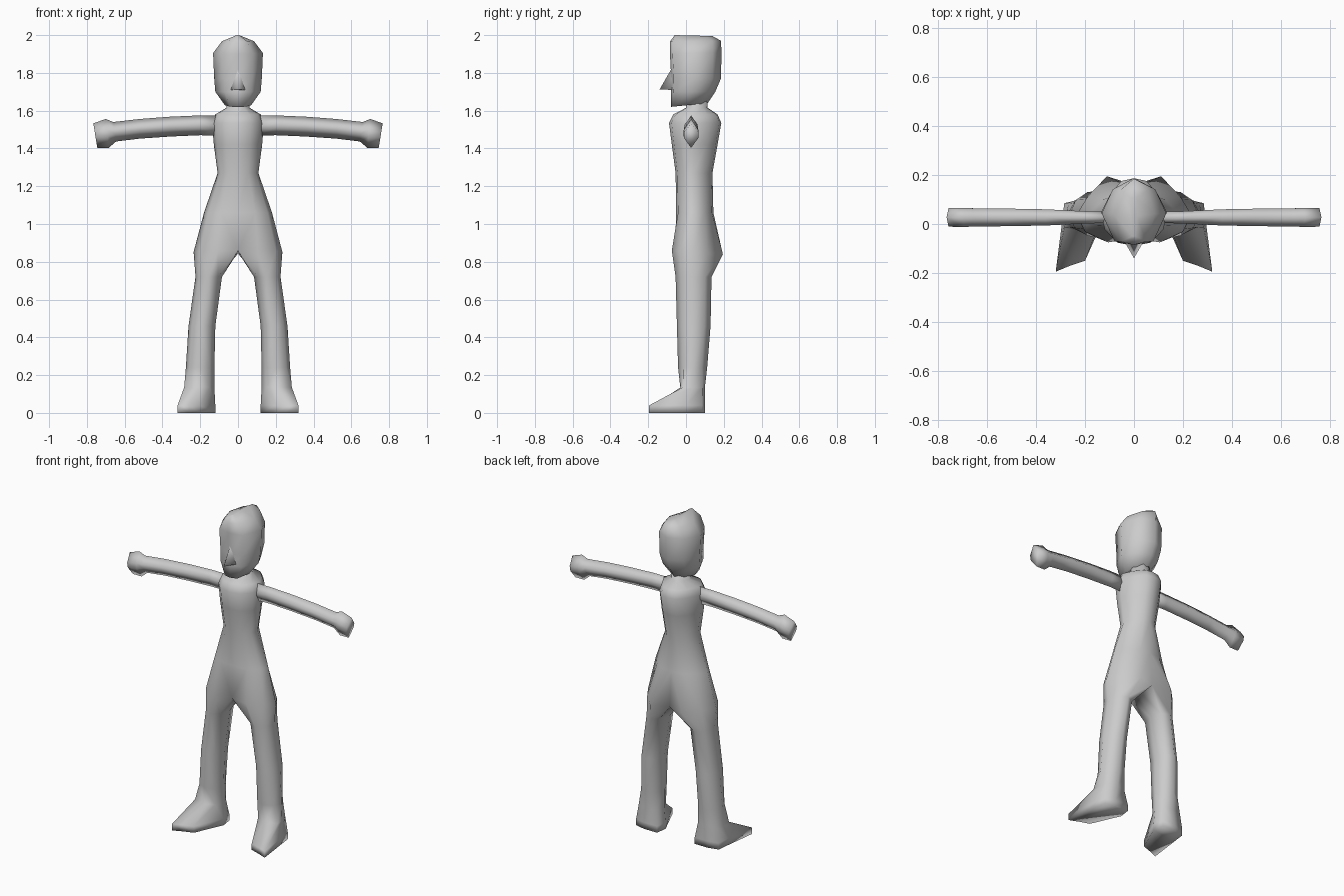
import bpy, bmesh, math

if "Cube" in bpy.data.objects:
    bpy.data.objects.remove(bpy.data.objects["Cube"])

grey = bpy.data.materials.new("grey")
grey.diffuse_color = (0.6, 0.6, 0.6, 1)
grey.use_nodes = True
grey.node_tree.nodes["Principled BSDF"].inputs["Base Color"].default_value = grey.diffuse_color


def finish(name, bm, mirror=True):
    bmesh.ops.recalc_face_normals(bm, faces=bm.faces)
    me = bpy.data.meshes.new(name)
    bm.to_mesh(me)
    bm.free()
    me.materials.append(grey)
    ob = bpy.data.objects.new(name, me)
    bpy.context.collection.objects.link(ob)
    bpy.context.view_layer.objects.active = ob
    ob.select_set(True)
    if mirror:
        m = ob.modifiers.new("Mirror", 'MIRROR')
        m.use_clip = True
        m.merge_threshold = 0.0005
    bpy.ops.object.shade_smooth_by_angle(angle=math.pi)
    ob.select_set(False)
    return ob


def loft(rings):
    """Skin a stack of closed rings and cap both ends."""
    bm = bmesh.new()
    loops = [[bm.verts.new(p) for p in r] for r in rings]
    n = len(loops[0])
    for a, b in zip(loops, loops[1:]):
        for i in range(n):
            j = (i + 1) % n
            bm.faces.new((a[i], a[j], b[j], b[i]))
    bm.faces.new(loops[0])
    bm.faces.new(loops[-1])
    return bm


# Cross sections: front-inner round the outside to back-inner, then inner
ANKLE = [(.15, .12), (.5, 0), (1, .1), (.97, .5), (.88, .9), (.5, 1), (.12, .9), (0, .5)]
LEG = [(.15, .14), (.5, 0), (.87, .18), (1, .5), (.83, .82), (.5, 1), (.15, .86), (0, .5)]
TORSO = [(0, 0), (.5, .05), (.87, .24), (1, .48), (.72, .76), (.38, .96), (0, 1), (0, .5)]
HIP = [(0, .06), (.45, 0), (.85, .16), (1, .42), (.8, .7), (.47, 1), (0, .87), (0, .45)]


def section(shape, x0, x1, y0, y1, z, back_drop=0):
    return [(x0 + u * (x1 - x0), y0 + v * (y1 - y0), z - back_drop * v) for u, v in shape]


# Half of the body from sole to neck, mirrored
foot = [(.20, -.15), (.26, -.17), (.32, -.195), (.295, .0), (.285, .085),
        (.22, .10), (.13, .10), (.12, .03)]
rings = [
    [(x, y, 0) for x, y in foot],
    [(x, y, .04) for x, y in foot],
    section(ANKLE, .125, .285, -.03, .10, .135),
    section(LEG, .125, .276, -.042, .112, .24),
    section(LEG, .12, .262, -.048, .13, .46),
    section(LEG, .085, .225, -.055, .135, .72),
    section(HIP, 0, .235, -.075, .195, .86, .02),
    section(TORSO, 0, .18, -.052, .145, 1.06),
    section(TORSO, 0, .108, -.055, .14, 1.27),
    section(TORSO, 0, .128, -.075, .167, 1.42),
    section(TORSO, 0, .137, -.09, .187, 1.535),
    section(TORSO, 0, .12, -.067, .167, 1.58),
    section(TORSO, 0, .062, .0, .115, 1.615),
    section(TORSO, 0, .052, .0, .11, 1.68),
]
bm = loft(rings)
# open the centre plane so both halves join
centre = [f for f in bm.faces if all(abs(v.co.x) < 1e-5 for v in f.verts)]
bmesh.ops.delete(bm, geom=centre, context='FACES')
finish("body", bm)

# Arms and fists: pointed six-sided section along x
ARM = [(0, 1), (1, .25), (1, -.2), (0, -1), (-1, -.2), (-1, .25)]
stations = [  # x at top, x at bottom, y half width, z low, z high
    (.09, .09, .022, 1.468, 1.575), (.20, .20, .025, 1.47, 1.575),
    (.36, .36, .033, 1.463, 1.568), (.52, .52, .036, 1.452, 1.556),
    (.66, .645, .037, 1.437, 1.54), (.70, .685, .039, 1.403, 1.556),
    (.766, .745, .038, 1.403, 1.533),
]
rings = []
for xt, xb, w, lo, hi in stations:
    mid, half = (lo + hi) / 2, (hi - lo) / 2
    rings.append([((xt + xb) / 2 + v * (xt - xb) / 2, .027 + u * w, mid + v * half)
                  for u, v in ARM])
finish("arms", loft(rings))

# Head: eight-sided rings narrowing to a ridge on top
HEAD = [(0, 0), (.6, .05), (1, .47), (.66, .83), (0, 1), (-.66, .83), (-1, .47), (-.6, .05)]
levels = [  # half width, front y, back y, front z, back z
    (.07, -.08, .115, 1.62, 1.64), (.12, -.08, .155, 1.70, 1.70),
    (.126, -.078, .185, 1.77, 1.77), (.132, -.085, .188, 1.90, 1.91),
    (.085, -.085, .185, 1.965, 1.97), (.012, -.06, .14, 2.0, 1.995),
]
finish("head", loft([[(u * w, y0 + v * (y1 - y0), z0 + v * (z1 - z0)) for u, v in HEAD]
                     for w, y0, y1, z0, z1 in levels]), mirror=False)

# Nose: small open wedge set into the face
bm = bmesh.new()
top, left, right, tip = [bm.verts.new(p) for p in (
    (0, -.078, 1.82), (-.04, -.07, 1.71), (.04, -.07, 1.71), (0, -.14, 1.712))]
for f in ((top, left, tip), (top, tip, right), (left, right, tip)):
    bm.faces.new(f)
finish("nose", bm, mirror=False)
